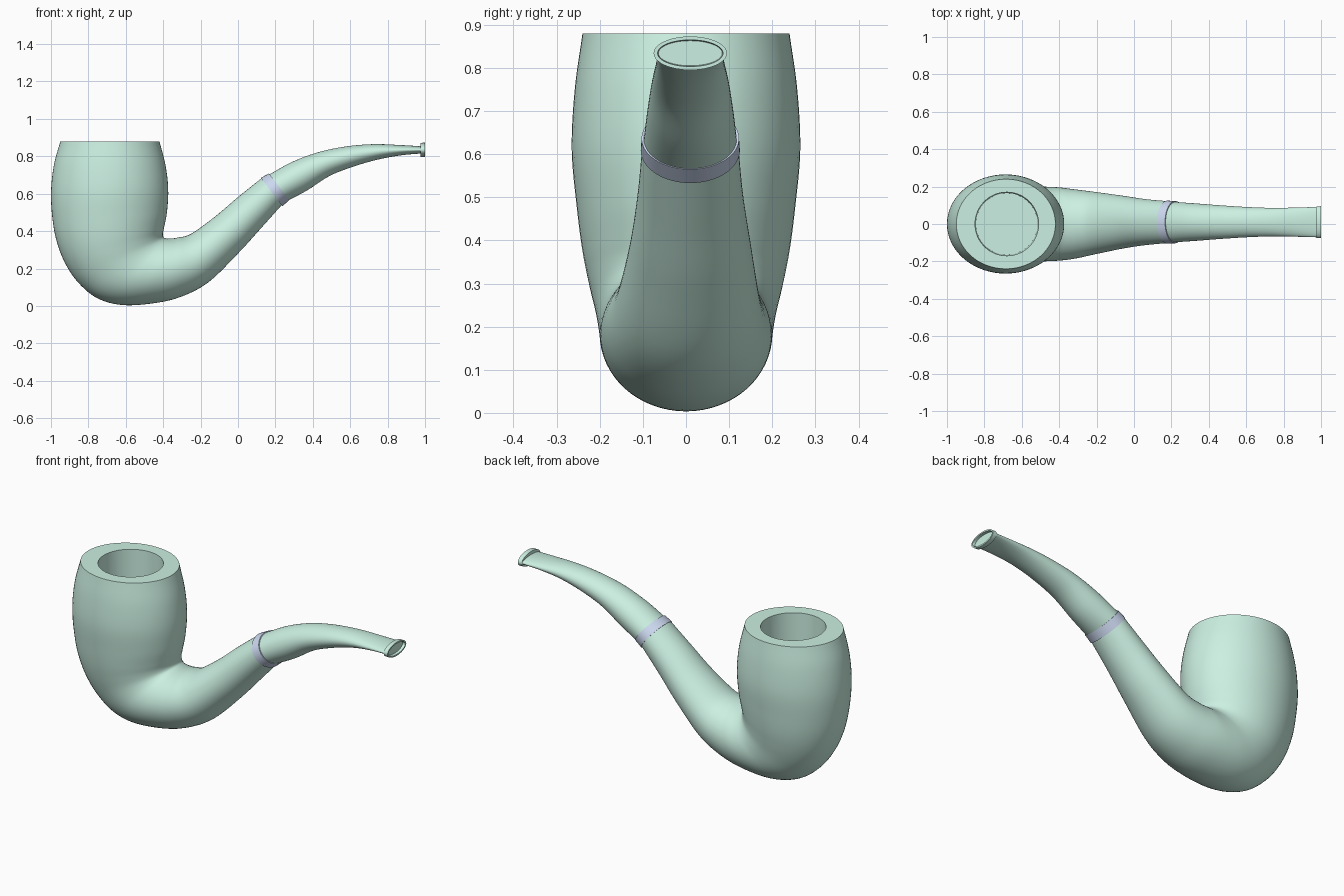
import bpy, bmesh, math
from mathutils import Vector


def material(name, rgb):
    m = bpy.data.materials.new(name)
    m.diffuse_color = (*rgb, 1)
    return m


def smooth(sections, steps=6):
    """Catmull-Rom interpolation through the sections."""
    s = [Vector(v) for v in sections]
    s = [s[0] * 2 - s[1]] + s + [s[-1] * 2 - s[-2]]
    out = []
    for a, b, c, d in zip(s, s[1:], s[2:], s[3:]):
        for k in range(steps):
            t = k / steps
            out.append(0.5 * (2 * b + (c - a) * t + (2 * a - 5 * b + 4 * c - d) * t * t
                              + (3 * b - a - 3 * c + d) * t ** 3))
    return out + [s[-2]]


def loft(name, sections, mat, sides=64):
    """Ellipse sections: upper x, z, lower x, z, half width, y offset."""
    bm = bmesh.new()
    rings = []
    for x1, z1, x2, z2, w, cy in sections:
        ring = []
        for i in range(sides):
            a = 2 * math.pi * i / sides
            f = 0.5 - 0.5 * math.cos(a)
            ring.append(bm.verts.new((x1 + (x2 - x1) * f, cy + w * math.sin(a), z1 + (z2 - z1) * f)))
        rings.append(ring)
    for r, q in zip(rings, rings[1:]):
        for i in range(sides):
            j = (i + 1) % sides
            bm.faces.new((r[i], r[j], q[j], q[i]))
    bm.faces.new(rings[0])
    bm.faces.new(rings[-1][::-1])
    bmesh.ops.recalc_face_normals(bm, faces=bm.faces)
    me = bpy.data.meshes.new(name)
    bm.to_mesh(me)
    bm.free()
    me.materials.append(mat)
    ob = bpy.data.objects.new(name, me)
    bpy.context.collection.objects.link(ob)
    bpy.ops.object.select_all(action='DESELECT')
    ob.select_set(True)
    bpy.context.view_layer.objects.active = ob
    bpy.ops.object.shade_smooth_by_angle(angle=math.radians(40))
    return ob


green = material("pale_green", (0.6, 0.87, 0.76))
blue = material("pale_blue", (0.6, 0.69, 0.87))

# Bowl sweeping round into the shank, with the tobacco chamber sunk into the rim
bore = [(-0.515, 0.30, -0.845, 0.30, 0.165, 0), (-0.51, 0.88, -0.85, 0.88, 0.17, 0)]
body = smooth([
    (-0.42, 0.88, -0.95, 0.88, 0.24, 0),
    (-0.387, 0.75, -0.985, 0.75, 0.258, 0),
    (-0.373, 0.62, -1.0, 0.60, 0.265, 0),
    (-0.38, 0.50, -0.99, 0.45, 0.253, 0),
    (-0.395, 0.42, -0.965, 0.33, 0.24, 0),
    (-0.402, 0.385, -0.92, 0.22, 0.225, 0),
    (-0.398, 0.367, -0.85, 0.12, 0.21, 0),
    (-0.385, 0.361, -0.75, 0.04, 0.202, 0),
    (-0.37, 0.36, -0.62, 0.005, 0.2, 0),
    (-0.35, 0.361, -0.46, 0.013, 0.196, 0),
    (-0.32, 0.366, -0.31, 0.047, 0.185, 0),
    (-0.25, 0.386, -0.16, 0.125, 0.166, 0.005),
    (-0.12, 0.48, 0.0, 0.28, 0.141, 0.01),
    (0.0, 0.582, 0.12, 0.412, 0.123, 0.01),
    (0.125, 0.682, 0.233, 0.538, 0.112, 0.01)])
loft("bowl_and_shank", bore + body, green)

# Metal band
loft("band", [(0.122, 0.685, 0.237, 0.533, 0.115, 0.01),
              (0.166, 0.708, 0.274, 0.565, 0.113, 0.01)], blue)

# Curved mouthpiece with a raised, recessed lip
stem = smooth([
    (0.162, 0.700, 0.267, 0.563, 0.108, 0.01),
    (0.29, 0.77, 0.37, 0.618, 0.1, 0.01),
    (0.43, 0.822, 0.49, 0.695, 0.09, 0.01),
    (0.58, 0.853, 0.62, 0.746, 0.081, 0.01),
    (0.73, 0.865, 0.75, 0.783, 0.076, 0.01),
    (0.87, 0.86, 0.87, 0.805, 0.078, 0.01),
    (0.975, 0.854, 0.975, 0.815, 0.081, 0.01)])
lip = [(0.975, 0.872, 0.975, 0.796, 0.084, 0.01),
       (1.0, 0.873, 1.0, 0.795, 0.085, 0.01),
       (1.0, 0.865, 1.0, 0.803, 0.076, 0.01),
       (0.985, 0.863, 0.985, 0.805, 0.074, 0.01)]
loft("mouthpiece", stem + lip, green)
